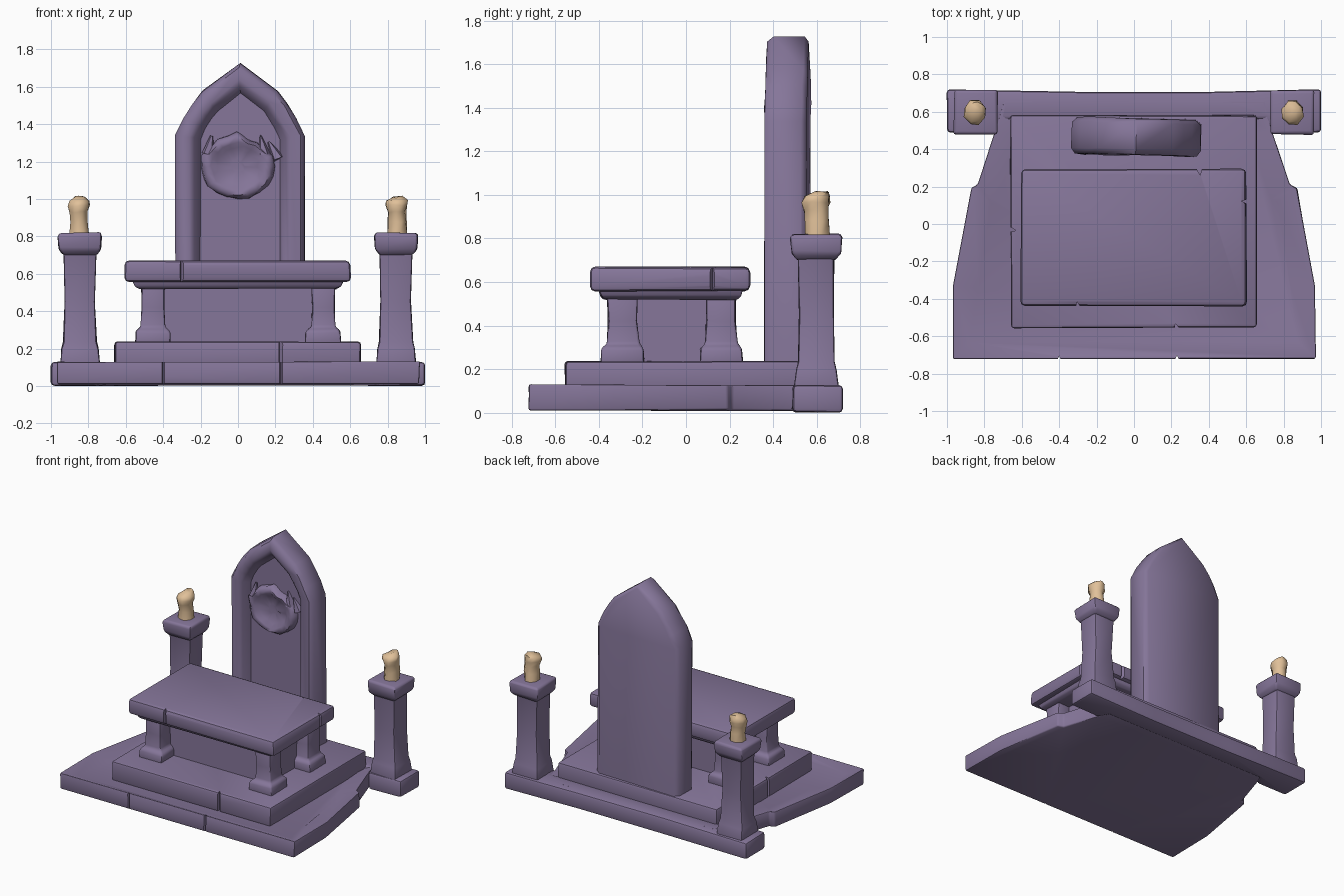
import bpy, bmesh, math, random
from mathutils import Vector, Matrix

random.seed(4)
cube = bpy.data.objects.get("Cube")
if cube:
    bpy.data.objects.remove(cube, do_unlink=True)


def material(name, rgb):
    m = bpy.data.materials.new(name)
    m.use_nodes = True
    m.diffuse_color = (*rgb, 1)
    m.node_tree.nodes["Principled BSDF"].inputs["Base Color"].default_value = (*rgb, 1)
    return m


STONE = material("purple stone", (0.235, 0.18, 0.32))
WAX = material("candle wax", (0.75, 0.53, 0.32))


def select(ob):
    bpy.ops.object.select_all(action="DESELECT")
    ob.select_set(True)
    bpy.context.view_layer.objects.active = ob


def finish(name, bm, mat=STONE, bevel=0.0, jitter=0.004, notches=(), angle=40):
    """Weather the mesh, round its edges, chip it and shade it."""
    for v in bm.verts:
        v.co += Vector([random.uniform(-jitter, jitter) for _ in range(3)])
    bmesh.ops.recalc_face_normals(bm, faces=bm.faces)
    me = bpy.data.meshes.new(name)
    bm.to_mesh(me)
    bm.free()
    me.materials.append(mat)
    ob = bpy.data.objects.new(name, me)
    bpy.context.collection.objects.link(ob)
    select(ob)
    if bevel:
        mod = ob.modifiers.new("worn edges", "BEVEL")
        mod.width, mod.segments, mod.limit_method = bevel, 2, "ANGLE"
        bpy.ops.object.modifier_apply(modifier=mod.name)
    for x, y, z, size, turn in notches:
        bpy.ops.mesh.primitive_cone_add(vertices=4, radius1=size, radius2=size, depth=0.3,
                                        location=(x, y, z), rotation=(0, 0, turn))
        cutter = bpy.context.object
        cutter.hide_render = True
        cutter.scale = (0.4, 1, 1)
        select(ob)
        mod = ob.modifiers.new("chip", "BOOLEAN")
        mod.operation, mod.object, mod.solver = "DIFFERENCE", cutter, "EXACT"
        bpy.ops.object.modifier_apply(modifier=mod.name)
        bpy.data.objects.remove(cutter, do_unlink=True)
    bpy.ops.object.shade_smooth_by_angle(angle=math.radians(angle))
    return ob


def skin(bm, loops, caps=(True, True)):
    """Join point loops of equal length into one closed surface."""
    rings = [[bm.verts.new(p) for p in loop] for loop in loops]
    for a, b in zip(rings, rings[1:]):
        for i in range(len(a)):
            j = (i + 1) % len(a)
            bm.faces.new((a[i], a[j], b[j], b[i]))
    if caps[0]:
        bm.faces.new(rings[0][::-1])
    return bm.faces.new(rings[-1]) if caps[1] else None


def prism(name, outline, z0, z1, sink=0.0, **kw):
    bm = bmesh.new()
    top = skin(bm, [[(x, y, z) for x, y in outline] for z in (z0, z1)])
    if sink:
        bm.normal_update()
        bmesh.ops.inset_individual(bm, faces=[top], thickness=0.13, depth=-sink)
    return finish(name, bm, **kw)


def block(name, x0, x1, y0, y1, z0, z1, **kw):
    return prism(name, [(x0, y0), (x1, y0), (x1, y1), (x0, y1)], z0, z1, **kw)


def loft(name, sections, sides=4, **kw):
    """Stack sections (z, centre x, centre y, half width, half depth)."""
    grow = math.sqrt(2) if sides == 4 else 1
    turns = [math.tau * (i + 0.5) / sides for i in range(sides)]
    bm = bmesh.new()
    skin(bm, [[(x + grow * a * math.cos(t), y + grow * b * math.sin(t), z) for t in turns]
              for z, x, y, a, b in sections])
    return finish(name, bm, **kw)


# Floor plate, rear bar and step
side = [(0.97, -0.72), (0.965, -0.33), (0.87, 0.19), (0.835, 0.21), (0.74, 0.5), (0.7, 0.66)]
prism("floor_plate", side + [(-x, y) for x, y in side[::-1]], 0.012, 0.132, sink=0.03,
      bevel=0.01, notches=[(-0.4, -0.73, 0.13, 0.025, 0), (0.23, -0.73, 0.13, 0.03, 0)])
rear = [(-1, 0.49), (-0.74, 0.485), (-0.7, 0.56), (0.7, 0.56), (0.74, 0.485), (1, 0.49),
        (1, 0.72), (0.4, 0.705), (-0.3, 0.705), (-1, 0.718)]
prism("rear_bar", rear, 0.003, 0.128, bevel=0.018, jitter=0.002)
block("step", -0.66, 0.655, -0.555, 0.58, 0.09, 0.236, bevel=0.016,
      notches=[(0.23, -0.56, 0.24, 0.03, 0.3), (-0.66, -0.03, 0.24, 0.03, 1.4)])

# Altar table
block("altar_core", -0.42, 0.42, -0.24, 0.12, 0.22, 0.54)
for sx, end in ((-1, "right"), (1, "left")):
    for y, row in ((-0.29, "front"), (0.16, "back")):
        x = 0.455 * sx
        loft(f"altar_leg_{row}_{end}", [
            (0.22, x, y, 0.095, 0.1), (0.295, x, y, 0.092, 0.095), (0.315, x, y, 0.065, 0.075),
            (0.42, x, y, 0.06, 0.068), (0.54, x, y, 0.062, 0.07)], bevel=0.012)
loft("slab_underside", [(0.518, 0, -0.07, 0.525, 0.305), (0.535, 0, -0.07, 0.55, 0.32),
                        (0.58, 0, -0.07, 0.57, 0.335)], bevel=0.008)
block("altar_slab", -0.605, 0.602, -0.438, 0.292, 0.56, 0.668, bevel=0.024,
      notches=[(-0.3, -0.44, 0.67, 0.025, 0.2), (0.35, 0.295, 0.67, 0.035, 0.1),
               (0.605, 0.12, 0.67, 0.03, 1.5)])

# Pointed headstone with a sunken panel
def arch(width, shoulder, apex, y, foot):
    half = [(1, foot), (1, shoulder)] + [(f, shoulder + g * (apex - shoulder))
            for f, g in ((0.87, 0.24), (0.73, 0.43), (0.58, 0.61))]
    pts = [(f * width, y, z) for f, z in half]
    return pts + [(0, y, apex)] + [(-x, y, z) for x, y, z in pts[::-1]]


bm = bmesh.new()
skin(bm, [arch(0.315, 1.33, 1.70, 0.565, 0.12), arch(0.345, 1.34, 1.73, 0.54, 0.12),
          arch(0.345, 1.34, 1.73, 0.40, 0.12), arch(0.325, 1.335, 1.70, 0.37, 0.12),
          arch(0.27, 1.33, 1.635, 0.365, 0.2), arch(0.245, 1.325, 1.60, 0.385, 0.22),
          arch(0.215, 1.32, 1.57, 0.435, 0.24)])
bm.transform(Matrix.Rotation(math.radians(-1.5), 4, "Z"))
finish("headstone", bm, angle=50)

# Broken round relief on the panel
count = 20
bm = bmesh.new()
rings = []
chips = [random.uniform(0.86, 1.04) if math.sin(math.tau * i / count) > 0.1
         else random.uniform(0.97, 1.02) for i in range(count)]
for r, y in ((1, 0.45), (0.98, 0.41), (0.86, 0.385), (0.72, 0.39), (0.55, 0.41), (0.2, 0.417)):
    ring = []
    for i, c in enumerate(chips):
        t = math.tau * i / count
        ring.append((0.2 * r * c * math.cos(t), y, 1.175 + 0.178 * r * c * math.sin(t)))
    rings.append(ring)
skin(bm, rings)
finish("round_relief", bm, jitter=0.006, angle=60)
for x, z, lean in ((-0.15, 1.29, 0.2), (0.13, 1.29, -0.15), (0.19, 1.26, -0.5)):
    bm = bmesh.new()
    bmesh.ops.create_cone(bm, cap_ends=True, segments=5, radius1=0.035, radius2=0.006, depth=0.1)
    bm.transform(Matrix.Translation((x, 0.42, z)) @ Matrix.Rotation(lean, 4, "Y"))
    finish("relief_spur", bm)

# Candle pillars
for sx, end in ((-1, "right"), (1, "left")):
    x, y = 0.845 * sx, 0.597
    loft(f"pillar_{end}", [
        (0.1, x, y, 0.107, 0.105), (0.2, x, y, 0.1, 0.092), (0.235, x, y, 0.09, 0.082),
        (0.45, x, y, 0.082, 0.078), (0.7, x, y, 0.086, 0.082), (0.74, x, y, 0.095, 0.09)],
        bevel=0.012)
    loft(f"pillar_cap_{end}", [
        (0.7, x, y, 0.088, 0.088), (0.73, x, y, 0.112, 0.114), (0.8, x, y, 0.117, 0.118),
        (0.82, x, y, 0.112, 0.113)], bevel=0.012)
    cx = 0.85 * sx
    loft(f"candle_{end}", [
        (0.81, cx, 0.602, 0.054, 0.058), (0.88, cx, 0.6, 0.052, 0.055),
        (0.93, cx, 0.595, 0.05, 0.057), (0.965, cx, 0.595, 0.062, 0.066),
        (0.99, cx, 0.602, 0.058, 0.06), (1.012, cx + 0.005, 0.622, 0.03, 0.032)],
        sides=8, mat=WAX, jitter=0.006, angle=60)
